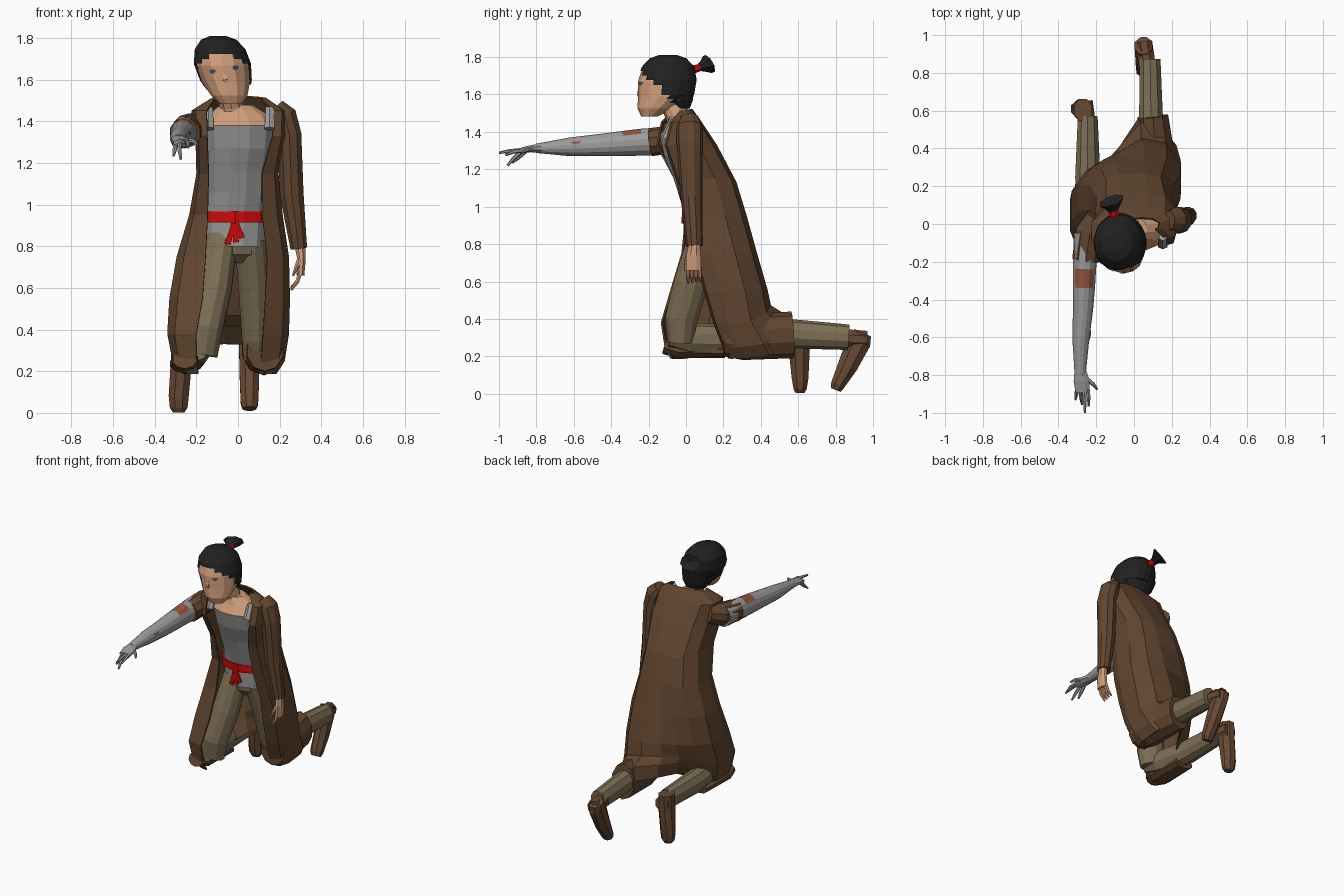
import bpy, bmesh, math
from mathutils import Vector

def mat(name, r, g, b):
    lin = lambda c: ((c / 255 + 0.055) / 1.055) ** 2.4 if c > 10 else c / 255 / 12.92
    m = bpy.data.materials.new(name)
    m.diffuse_color = (lin(r), lin(g), lin(b), 1)
    return m

COAT = mat("coat brown", 98, 70, 48)
BOOT = mat("boot brown", 104, 73, 52)
PANTS = mat("trouser olive", 126, 111, 85)
GREY = mat("cloth grey", 156, 156, 156)
SKIN = mat("skin", 207, 156, 121)
HAIR = mat("hair black", 33, 33, 33)
RED = mat("sash red", 205, 8, 8)
STAIN = mat("stain rust", 150, 84, 62)
EYE = mat("eye slate", 68, 74, 86)

def make(name, verts, faces, *mats):
    me = bpy.data.meshes.new(name)
    me.from_pydata([tuple(v) for v in verts], [], faces)
    for m in mats:
        me.materials.append(m)
    bm = bmesh.new()
    bm.from_mesh(me)
    bmesh.ops.recalc_face_normals(bm, faces=bm.faces)
    bm.to_mesh(me)
    bm.free()
    ob = bpy.data.objects.new(name, me)
    bpy.context.collection.objects.link(ob)
    return ob

def loft(name, rings, *mats, n=10, flat=False):
    """Closed tube through rings (x, y, z, half width, half depth)."""
    c = [Vector(r[:3]) for r in rings]
    verts, faces = [], []
    for i, r in enumerate(rings):
        d = (c[min(i + 1, len(c) - 1)] - c[max(i - 1, 0)]).normalized()
        v = Vector((0, 1, 0)) if flat else d.cross(Vector((1, 0, 0))).normalized()
        u = Vector((1, 0, 0)) if flat else v.cross(d)
        for k in range(n):
            a = 2 * math.pi * (k + 0.5) / n
            verts.append(c[i] + u * r[3] * math.cos(a) + v * r[4] * math.sin(a))
    for i in range(len(rings) - 1):
        for k in range(n):
            j = (k + 1) % n
            faces.append((i * n + k, i * n + j, (i + 1) * n + j, (i + 1) * n + k))
    faces += [tuple(range(n))[::-1], tuple(range(len(verts) - n, len(verts)))]
    return make(name, verts, faces, *mats)

def decal(name, target, pts, direction, m):
    """Flat patch projected onto the target along a direction."""
    bpy.context.view_layer.update()
    d = Vector(direction)
    out = []
    for p in pts:
        hit, loc, _, _ = target.ray_cast(Vector(p) - d, d)
        if hit:
            out.append(loc - d * 0.006)
    if len(out) > 2:
        make(name, out, [tuple(range(len(out)))], m)

def lerp(a, b, t):
    return a + (b - a) * t

# Open coat: z, back z, right x, left x, front y R/L, back y R/L, opening x R/L
coat_rows = [
    (1.51, 1.52, -.12, .13, -.07, -.03, .02, .03, -.11, .11),
    (1.45, 1.45, -.22, .22, -.13, -.08, .08, .08, -.15, .17),
    (1.33, 1.33, -.20, .22, -.155, -.11, .15, .16, -.147, .165),
    (1.15, 1.13, -.195, .19, -.06, -.05, .26, .265, -.14, .115),
    (.95, .95, -.23, .21, .0, .0, .31, .32, -.145, .115),
    (.75, .75, -.29, .24, -.02, .05, .32, .375, -.155, .14),
    (.55, .56, -.325, .245, -.08, .10, .31, .43, -.17, .13),
    (.38, .47, -.335, .24, -.13, .15, .26, .45, -.20, .12),
    (.25, .42, -.31, .22, -.11, .20, .23, .53, -.20, .11),
    (.19, .33, -.26, .18, -.08, .23, .20, .56, -.19, .10)]
cv, cf = [], []
for z, zb, xr, xl, fr, fl, br, bl, gr, gl in coat_rows:
    mx = lambda t: lerp(xr, xl, t)
    row = [(gr, fr, 0), (lerp(gr, xr, .75), fr + .012, 0), (xr, lerp(fr, br, .25), 0),
           (xr, lerp(fr, br, .65), .1), (mx(.13), lerp(fr, br, .92), .6),
           (mx(.3), lerp(br, bl, .25), 1), (mx(.45), lerp(br, bl, .6), 1),
           (mx(.65), bl, 1), (mx(.87), lerp(fl, bl, .92), .6),
           (xl, lerp(fl, bl, .65), .1), (xl, lerp(fl, bl, .25), 0),
           (lerp(gl, xl, .75), fl + .012, 0), (gl, fl, 0)]
    cv += [(x, y, lerp(z, zb, w)) for x, y, w in row]
N = 13
for i in range(len(coat_rows) - 1):
    cf += [(i * N + k, i * N + k + 1, (i + 1) * N + k + 1, (i + 1) * N + k) for k in range(N - 1)]
coat = make("coat", cv, cf, COAT)
sol = coat.modifiers.new("thickness", 'SOLIDIFY')
sol.thickness = .01
sol.offset = 0

# Coat sleeves and the hems folded round the legs
loft("left_sleeve", [(.185, .02, 1.475, .04, .05), (.222, .02, 1.43, .062, .07), (.247, .02, 1.34, .06, .07),
                     (.258, .03, 1.05, .06, .058), (.292, .045, .79, .042, .045)], COAT)
loft("right_sleeve", [(-.19, .03, 1.385, .07, .06), (-.235, -.04, 1.365, .078, .075),
                      (-.255, -.19, 1.345, .076, .075)], COAT)
loft("left_hem", [(.13, .20, .30, .09, .10), (.125, .30, .30, .105, .12),
                  (.10, .57, .315, .085, .125)], COAT)
loft("right_hem", [(-.255, -.11, .26, .06, .05), (-.25, -.04, .235, .08, .045),
                   (-.245, .21, .225, .07, .035)], COAT)

# Torso: shirt below, bare chest above
torso = loft("shirt_torso", [(-.015, .115, .80, .15, .11), (-.015, .115, .95, .16, .12), (0, .08, 1.06, .155, .12),
                             (0, .05, 1.16, .16, .125), (.01, .01, 1.27, .17, .13), (.01, -.02, 1.38, .18, .125),
                             (.005, -.02, 1.43, .15, .09), (-.01, -.025, 1.48, .08, .065)],
             GREY, SKIN, n=12, flat=True)
for p in torso.data.polygons:
    p.material_index = int(p.center.z > 1.385)
for sx, x in (("right", -.148), ("left", .16)):
    loft(sx + "_collar", [(x * .95, -.115, 1.365, .028, .02), (x * .95, -.07, 1.465, .022, .02)], GREY, n=6)

# Sash with knot and tails
loft("sash", [(-.015, .115, .915, .172, .13), (-.015, .115, .967, .172, .13)], RED, n=12, flat=True)
loft("sash_knot", [(-.015, -.008, .97, .022, .013), (-.015, -.01, .91, .025, .015)], RED, n=6)
for i, (x, z) in enumerate(((-.05, .81), (-.01, .82), (.02, .84))):
    loft(f"sash_tail_{i}", [(-.015, -.01, .93, .014, .007), (x, -.005, z, .02, .007)], RED, n=4)

# Trousers and boots
loft("hips", [(-.015, .12, .86, .145, .105), (-.015, .13, .76, .13, .10), (-.015, .14, .72, .07, .07)],
     PANTS, flat=True)
loft("right_thigh", [(-.08, .10, .84, .08, .09), (-.115, .03, .60, .088, .095),
                     (-.16, -.025, .40, .088, .09), (-.18, -.03, .28, .085, .07)], PANTS, n=12)
loft("right_shin", [(-.20, -.09, .31, .06, .06), (-.215, .02, .295, .08, .085),
                    (-.245, .25, .29, .07, .08), (-.245, .57, .285, .055, .07)], PANTS)
loft("left_thigh", [(.06, .12, .84, .08, .09), (.078, .19, .60, .078, .09),
                    (.085, .25, .36, .068, .08), (.085, .28, .26, .06, .06)], PANTS, n=12)
loft("left_shin", [(.09, .21, .29, .05, .05), (.095, .30, .30, .07, .085),
                   (.09, .57, .32, .066, .078), (.085, .87, .302, .058, .068)], PANTS)
loft("right_boot", [(-.27, .605, .345, .052, .062), (-.272, .605, .25, .055, .062), (-.285, .61, .08, .052, .048),
                    (-.285, .61, .025, .046, .038), (-.285, .61, .003, .03, .025)], BOOT, n=8)
loft("right_ankle", [(-.25, .54, .285, .05, .058), (-.265, .65, .285, .05, .058)], BOOT, n=8)
loft("left_boot", [(.05, .945, .325, .05, .052), (.052, .925, .28, .05, .07), (.055, .865, .15, .05, .058),
                   (.055, .81, .045, .045, .04), (.055, .80, .02, .035, .03)], BOOT, n=8)
loft("left_ankle", [(.07, .84, .295, .048, .055), (.052, .965, .29, .048, .05)], BOOT, n=8)

# Reaching right arm with a stain on top, then the hand
arm = loft("right_arm", [(-.25, -.05, 1.355, .07, .075), (-.262, -.235, 1.345, .063, .072),
                         (-.265, -.335, 1.338, .06, .067), (-.27, -.45, 1.33, .055, .06),
                         (-.282, -.62, 1.32, .045, .05), (-.285, -.80, 1.312, .03, .025)], GREY, STAIN, n=14)
for p in arm.data.polygons:
    if -.33 < p.center.y < -.24 and p.normal.z > .6:
        p.material_index = 1
decal("arm_stain_side", arm, [(0, -.62, 1.345), (0, -.56, 1.352), (0, -.57, 1.338), (0, -.60, 1.334)],
      (-1, 0, 0), STAIN)
loft("right_palm", [(-.285, -.77, 1.312, .032, .028), (-.278, -.83, 1.31, .045, .02),
                    (-.272, -.89, 1.298, .04, .016)], GREY, n=8)

def fingers(side, m, paths):
    for i, (a, b, c) in enumerate(paths):
        loft(f"{side}_finger_{i}", [(*a, .012, .012), (*b, .011, .011), (*c, .006, .006)], m, n=6)

fingers("right", GREY, [
    ((-.25, -.82, 1.31), (-.215, -.85, 1.305), (-.195, -.875, 1.29)),
    ((-.245, -.87, 1.30), (-.24, -.92, 1.295), (-.24, -.965, 1.275)),
    ((-.262, -.88, 1.30), (-.26, -.94, 1.298), (-.26, -1.0, 1.288)),
    ((-.282, -.88, 1.295), (-.28, -.92, 1.26), (-.275, -.955, 1.22)),
    ((-.30, -.86, 1.295), (-.305, -.90, 1.26), (-.31, -.93, 1.235))])

# Hanging left hand
loft("left_palm", [(.297, .045, .81, .028, .03), (.305, .04, .74, .022, .042), (.30, .04, .66, .02, .044)],
     SKIN, n=8)
fingers("left", SKIN, [((.295, .01, .74), (.28, .0, .70), (.265, -.005, .66))] +
        [((.30, .012 + .02 * k, .68), (.285, .01 + .022 * k, .63), (.255, .012 + .022 * k, .59 + .004 * k))
         for k in range(4)])

# Neck and head
loft("neck", [(-.02, -.02, 1.40, .075, .07), (-.03, -.045, 1.48, .062, .062), (-.05, -.08, 1.58, .06, .07)], SKIN)
keys = [(-.033, -.195, 1.483, .055, .045), (-.042, -.165, 1.525, .09, .094), (-.058, -.112, 1.59, .118, .145),
        (-.075, -.105, 1.67, .131, .152), (-.086, -.10, 1.74, .115, .134), (-.093, -.10, 1.785, .078, .092),
        (-.096, -.10, 1.803, .03, .04)]
head = loft("head", keys, SKIN, n=14, flat=True)
for i, (x, z) in enumerate(((-.122, 1.637), (-.012, 1.655))):
    decal(f"eye_{i}", head, [(x - .015, -.5, z), (x, -.5, z - .01), (x + .015, -.5, z + .002),
                             (x + .012, -.5, z + .013), (x - .012, -.5, z + .013)], (0, 1, 0), EYE)
loft("nose", [(-.067, -.245, 1.65, .008, .008), (-.06, -.252, 1.60, .016, .015), (-.058, -.25, 1.588, .01, .01)],
     SKIN, n=4)

# Hair cap: a larger shell of the head, kept above a slanting hairline
fine = []
for a, b in zip(keys, keys[1:]):
    fine += [tuple(lerp(p, q, t) for p, q in zip(a, b)) for t in (0, .33, .67)]
fine.append(keys[-1])
hair = loft("hair", [(x, y + .004, z + .008, rx + .008, ry + .008) for x, y, z, rx, ry in fine],
            HAIR, n=20, flat=True)
bm = bmesh.new()
bm.from_mesh(hair.data)
def below_hairline(f):
    c = f.calc_center_median()
    return c.z < max(1.52, 1.715 - .85 * (c.y + .24))
bmesh.ops.delete(bm, geom=[f for f in bm.faces if below_hairline(f)], context='FACES')
bm.to_mesh(hair.data)
bm.free()
loft("hair_nape", [(-.055, -.025, 1.525, .07, .045), (-.062, -.035, 1.57, .105, .072),
                   (-.075, -.035, 1.64, .122, .08)], HAIR, n=14, flat=True)

# Topknot with red tie
loft("hair_tie", [(-.10, .0, 1.72, .03, .03), (-.11, .075, 1.745, .028, .02)], RED, n=8)
loft("topknot", [(-.11, .065, 1.742, .022, .018), (-.115, .088, 1.75, .04, .03),
                 (-.12, .122, 1.763, .07, .055), (-.12, .10, 1.757, .02, .018)], HAIR, n=8)
